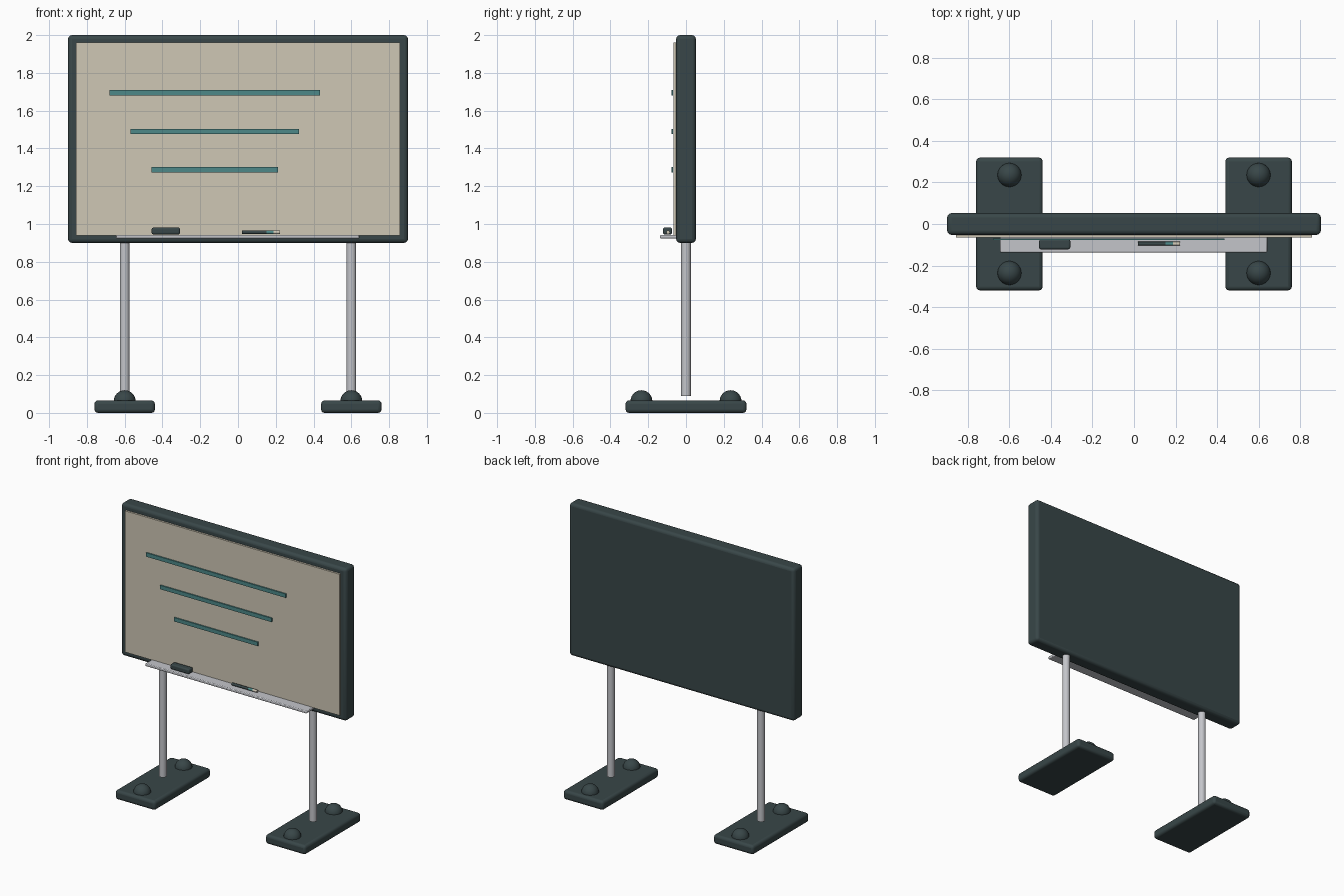
import bpy
import math

if "Cube" in bpy.data.objects:
    bpy.data.objects.remove(bpy.data.objects["Cube"])


def material(name, rgb):
    m = bpy.data.materials.new(name)
    m.diffuse_color = (*rgb, 1)
    m.use_nodes = True
    m.node_tree.nodes["Principled BSDF"].inputs["Base Color"].default_value = m.diffuse_color
    return m


DARK = material("dark slate", (0.040, 0.062, 0.065))
CREAM = material("warm cream", (0.62, 0.57, 0.46))
METAL = material("light metal", (0.55, 0.56, 0.59))
TEAL = material("teal", (0.075, 0.25, 0.25))


def finish(ob, name, mat, bevel=0, segments=3):
    ob.name = name
    ob.data.materials.append(mat)
    if bevel:
        mod = ob.modifiers.new("rounded edges", "BEVEL")
        mod.width = bevel
        mod.segments = segments
    bpy.ops.object.shade_smooth_by_angle(angle=math.radians(35))
    return ob


def box(name, x, y, z, mat, bevel=0, segments=3):
    """Box from (min, max) extents."""
    bpy.ops.mesh.primitive_cube_add(size=1, location=[sum(r) / 2 for r in (x, y, z)])
    ob = bpy.context.object
    ob.scale = [r[1] - r[0] for r in (x, y, z)]
    bpy.ops.object.transform_apply(location=False, rotation=False, scale=True)
    return finish(ob, name, mat, bevel, segments)


def rod(name, radius, length, loc, mat, along_x=False, sides=24):
    rot = (0, math.pi / 2, 0) if along_x else (0, 0, 0)
    bpy.ops.mesh.primitive_cylinder_add(vertices=sides, radius=radius, depth=length,
                                        location=loc, rotation=rot)
    return finish(bpy.context.object, name, mat)


# Board: rounded frame slab and writing surface
box("board_frame", (-0.9, 0.9), (-0.052, 0.052), (0.9, 2.0), DARK, 0.02)
box("writing_surface", (-0.857, 0.857), (-0.066, -0.045), (0.94, 1.96), CREAM)

# Written lines
for i, (x0, x1, z) in enumerate([(-0.68, 0.435, 1.695), (-0.57, 0.322, 1.49),
                                 (-0.457, 0.212, 1.287)]):
    box(f"written_line_{i + 1}", (x0, x1), (-0.078, -0.069), (z - 0.014, z + 0.014), TEAL)

# Tray with eraser
box("tray", (-0.645, 0.642), (-0.137, -0.045), (0.922, 0.942), METAL, 0.005, 2)
box("eraser", (-0.457, -0.307), (-0.122, -0.074), (0.945, 0.981), DARK, 0.009)

# Marker lying on the tray: body, band and tip
for name, x0, x1, mat in [("marker_body", 0.02, 0.152, DARK),
                          ("marker_band", 0.152, 0.187, TEAL),
                          ("marker_tip", 0.187, 0.222, CREAM)]:
    rod(name, 0.0095, x1 - x0, ((x0 + x1) / 2, -0.095, 0.956), mat, True, 16)

# Stand: posts, feet and domed knobs on each side
for side, sx in (("left", -1), ("right", 1)):
    x = 0.6 * sx
    rod(f"{side}_post", 0.026, 0.83, (x, 0, 0.505), METAL)
    box(f"{side}_foot", (x - 0.16, x + 0.16), (-0.32, 0.32), (0, 0.066), DARK, 0.018)
    for end, sy in (("front", -1), ("back", 1)):
        bpy.ops.mesh.primitive_uv_sphere_add(segments=24, ring_count=12, radius=0.058,
                                             location=(x, 0.236 * sy, 0.062))
        finish(bpy.context.object, f"{side}_{end}_knob", DARK)
